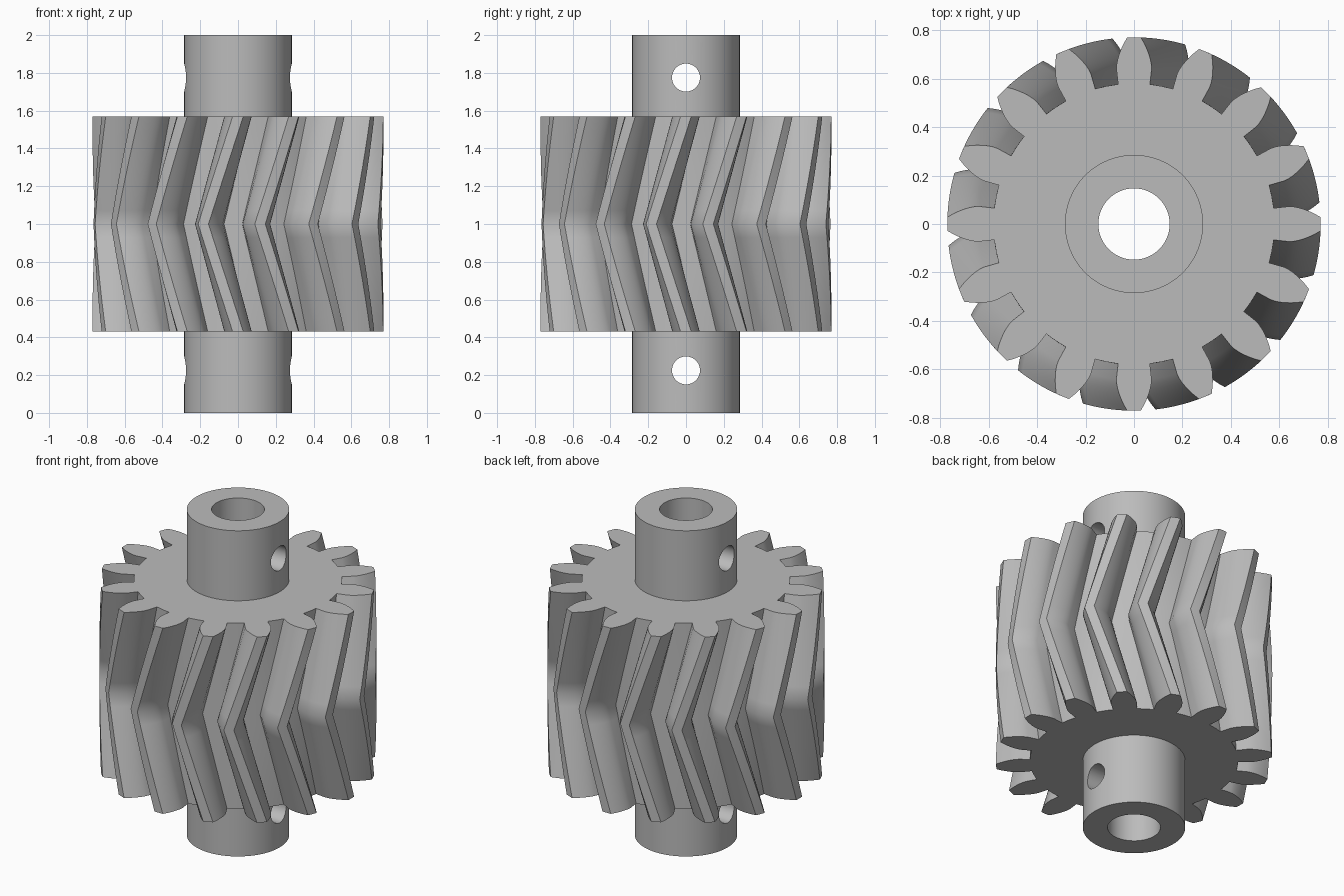
import bpy, bmesh
from math import pi, sin, cos, tan, acos, radians
from mathutils import Matrix

if "Cube" in bpy.data.objects:
    bpy.data.objects.remove(bpy.data.objects["Cube"], do_unlink=True)

# Gear dimensions
TEETH = 16
TIP_R, PITCH_R, ROOT_R = 0.77, 0.684, 0.58
BASE_R = PITCH_R * cos(radians(20))
Z_LOW, Z_HIGH = 0.43, 1.57
TWIST = radians(13.8)
SLICES = 16
HUB_R, BORE_R, PIN_R = 0.285, 0.147, 0.074

steel = bpy.data.materials.new("grey_steel")
steel.use_nodes = True
grey = (0.5, 0.5, 0.5, 1)
steel.diffuse_color = grey
steel.node_tree.nodes["Principled BSDF"].inputs["Base Color"].default_value = grey


def finish(name, bm):
    mesh = bpy.data.meshes.new(name)
    bmesh.ops.recalc_face_normals(bm, faces=bm.faces)
    bm.to_mesh(mesh)
    bm.free()
    mesh.materials.append(steel)
    obj = bpy.data.objects.new(name, mesh)
    bpy.context.collection.objects.link(obj)
    return obj


def cylinder(name, radius, length, z, segments, sideways=False):
    bm = bmesh.new()
    place = Matrix.Translation((0, 0, z))
    if sideways:
        place = place @ Matrix.Rotation(pi / 2, 4, "Y")
    bmesh.ops.create_cone(bm, cap_ends=True, segments=segments, radius1=radius,
                          radius2=radius, depth=length, matrix=place)
    return finish(name, bm)


def half_angle(r):
    """Half the angular width of an involute tooth at radius r."""
    inv = lambda a: tan(a) - a
    return pi / (2 * TEETH) + inv(radians(20)) - inv(acos(min(1, BASE_R / r)))


def gear_outline():
    radii = [ROOT_R] + [BASE_R + (TIP_R - BASE_R) * i / 6 for i in range(7)]
    flank = [(r, half_angle(r)) for r in radii]
    tooth = [(r, -a) for r, a in flank] + [(TIP_R, 0)]
    tooth += [(r, a) for r, a in reversed(flank)]
    tooth.append((ROOT_R, pi / TEETH))
    return [(r, a + 2 * pi * k / TEETH) for k in range(TEETH) for r, a in tooth]


def herringbone_body():
    bm = bmesh.new()
    outline = gear_outline()
    rings = []
    for i in range(SLICES + 1):
        t = i / SLICES
        z = Z_LOW + (Z_HIGH - Z_LOW) * t
        turn = -TWIST * (1 - abs(2 * t - 1))
        rings.append([bm.verts.new((r * cos(a + turn), r * sin(a + turn), z))
                      for r, a in outline])
    n = len(outline)
    for low, high in zip(rings, rings[1:]):
        for j in range(n):
            k = (j + 1) % n
            bm.faces.new((low[j], low[k], high[k], high[j]))
    bm.faces.new(rings[0])
    bm.faces.new(rings[-1])
    return finish("herringbone_gear", bm)


def combine(target, tool, operation):
    tool.hide_render = True
    mod = target.modifiers.new(tool.name, "BOOLEAN")
    mod.operation, mod.object, mod.solver = operation, tool, "EXACT"
    bpy.ops.object.modifier_apply(modifier=mod.name)
    bpy.data.objects.remove(tool, do_unlink=True)


# Toothed body joined to its hub
gear = herringbone_body()
bpy.ops.object.select_all(action="DESELECT")
bpy.context.view_layer.objects.active = gear
gear.select_set(True)
combine(gear, cylinder("hub", HUB_R, 2, 1, 96), "UNION")

# Shaft bore and the two cross pin holes
combine(gear, cylinder("bore_cutter", BORE_R, 3, 1, 64), "DIFFERENCE")
for z in (0.225, 1.775):
    combine(gear, cylinder("pin_hole_cutter", PIN_R, 1, z, 48, True), "DIFFERENCE")

bpy.ops.object.shade_smooth_by_angle(angle=radians(40))
